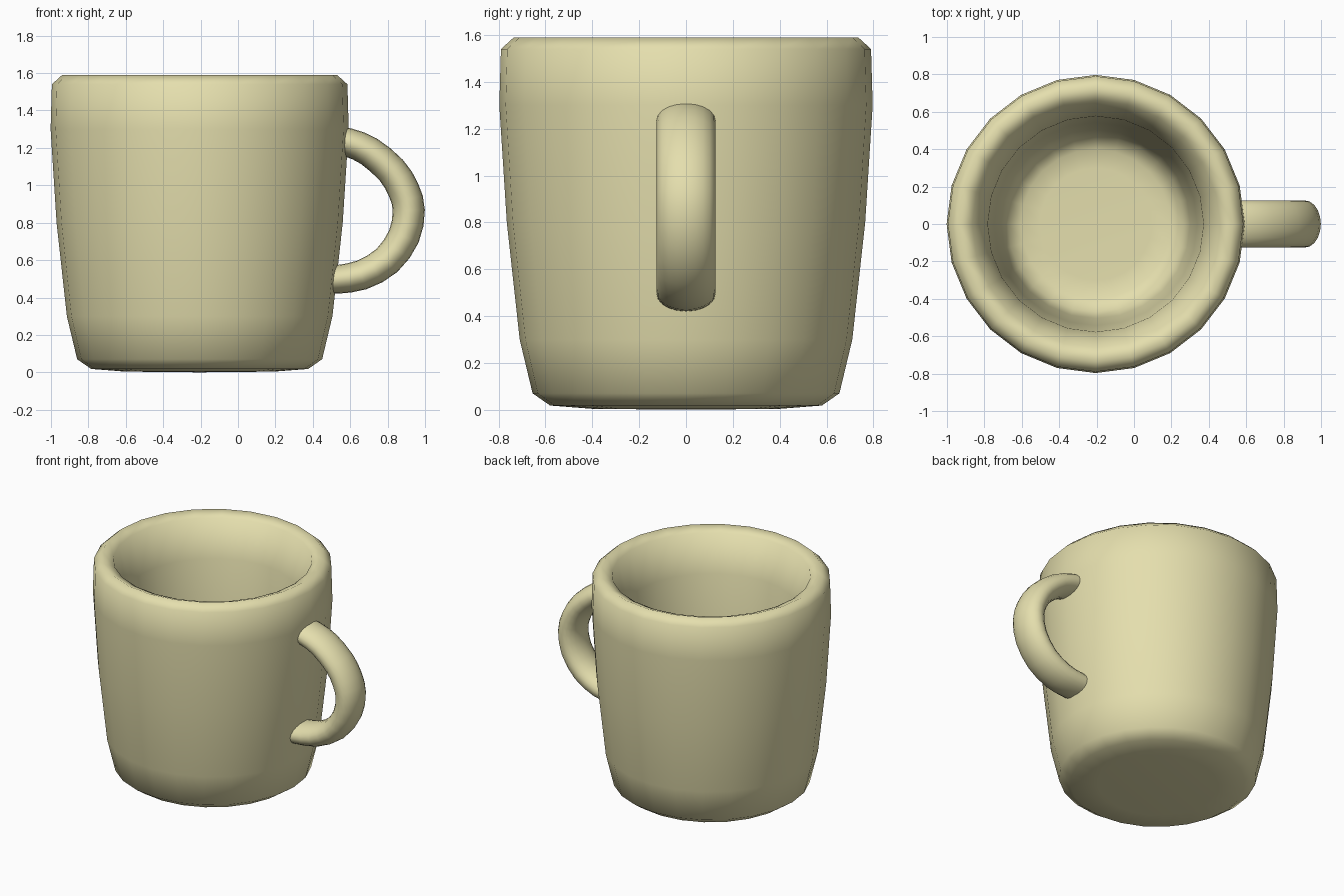
import bpy, bmesh, math
from mathutils import Vector

if "Cube" in bpy.data.objects:
    bpy.data.objects.remove(bpy.data.objects["Cube"])

clay = bpy.data.materials.new("pale_khaki")
clay.diffuse_color = (0.78, 0.735, 0.42, 1)
clay.use_nodes = True
clay.node_tree.nodes["Principled BSDF"].inputs["Base Color"].default_value = clay.diffuse_color


def finish(bm, name):
    bmesh.ops.recalc_face_normals(bm, faces=bm.faces[:])
    for f in bm.faces:
        f.smooth = True
    mesh = bpy.data.meshes.new(name)
    bm.to_mesh(mesh)
    bm.free()
    mesh.materials.append(clay)
    obj = bpy.data.objects.new(name, mesh)
    bpy.context.collection.objects.link(obj)
    return obj


def bridge(bm, a, b):
    n = len(a)
    for i in range(n):
        bm.faces.new((a[i], a[(i + 1) % n], b[(i + 1) % n], b[i]))


# Cup: 24-sided lathe, outside from the base up, over the rim, down inside
SIDES, CX, FLOOR = 24, -0.205, 0.175
profile = [(0.40, 0.004), (0.58, 0.018), (0.655, 0.07), (0.71, 0.30),
           (0.765, 0.80), (0.797, 1.30), (0.79, 1.54), (0.735, 1.59),
           (0.66, 1.56), (0.577, 1.30), (0.543, 0.80), (0.505, 0.36),
           (0.47, 0.22), (0.40, 0.18), (0.30, FLOOR)]
bm = bmesh.new()
rings = []
for r, z in profile:
    angles = [2 * math.pi * i / SIDES for i in range(SIDES)]
    rings.append([bm.verts.new((CX + r * math.cos(a), r * math.sin(a), z)) for a in angles])
for a, b in zip(rings, rings[1:]):
    bridge(bm, a, b)
# underside and inner floor close to a centre point
for ring, z in ((rings[0], 0.0), (rings[-1], FLOOR)):
    c = bm.verts.new((CX, 0, z))
    for i in range(SIDES):
        bm.faces.new((ring[i], ring[(i + 1) % SIDES], c))
finish(bm, "cup")

# Handle: elliptical section swept along a smooth arc; ends sit inside the wall
path = [(0.50, 1.247), (0.59, 1.229), (0.70, 1.182), (0.82, 1.08), (0.885, 0.975),
        (0.913, 0.867), (0.887, 0.727), (0.795, 0.597), (0.66, 0.52), (0.53, 0.497),
        (0.45, 0.492)]
pts = [Vector((x, 0, z)) for x, z in path]


def spline(i, t):
    p0, p1 = pts[max(i - 1, 0)], pts[i]
    p2, p3 = pts[i + 1], pts[min(i + 2, len(pts) - 1)]
    return 0.5 * (2 * p1 + (p2 - p0) * t + (2 * p0 - 5 * p1 + 4 * p2 - p3) * t * t
                  + (3 * p1 - p0 - 3 * p2 + p3) * t ** 3)


line = [spline(i, t) for i in range(len(pts) - 1) for t in (0, 0.5)] + [pts[-1]]
bm = bmesh.new()
loops = []
last = len(line) - 1
for k, p in enumerate(line):
    tan = (line[min(k + 1, last)] - line[max(k - 1, 0)]).normalized()
    side = Vector((-tan.z, 0, tan.x))
    thick = 0.072 + 0.014 * math.sin(math.pi * k / last)
    loops.append([bm.verts.new(p + side * thick * math.cos(a) + Vector((0, 0.126 * math.sin(a), 0)))
                  for a in (2 * math.pi * j / 20 for j in range(20))])
for a, b in zip(loops, loops[1:]):
    bridge(bm, a, b)
bm.faces.new(loops[0])
bm.faces.new(loops[-1])
finish(bm, "handle")
